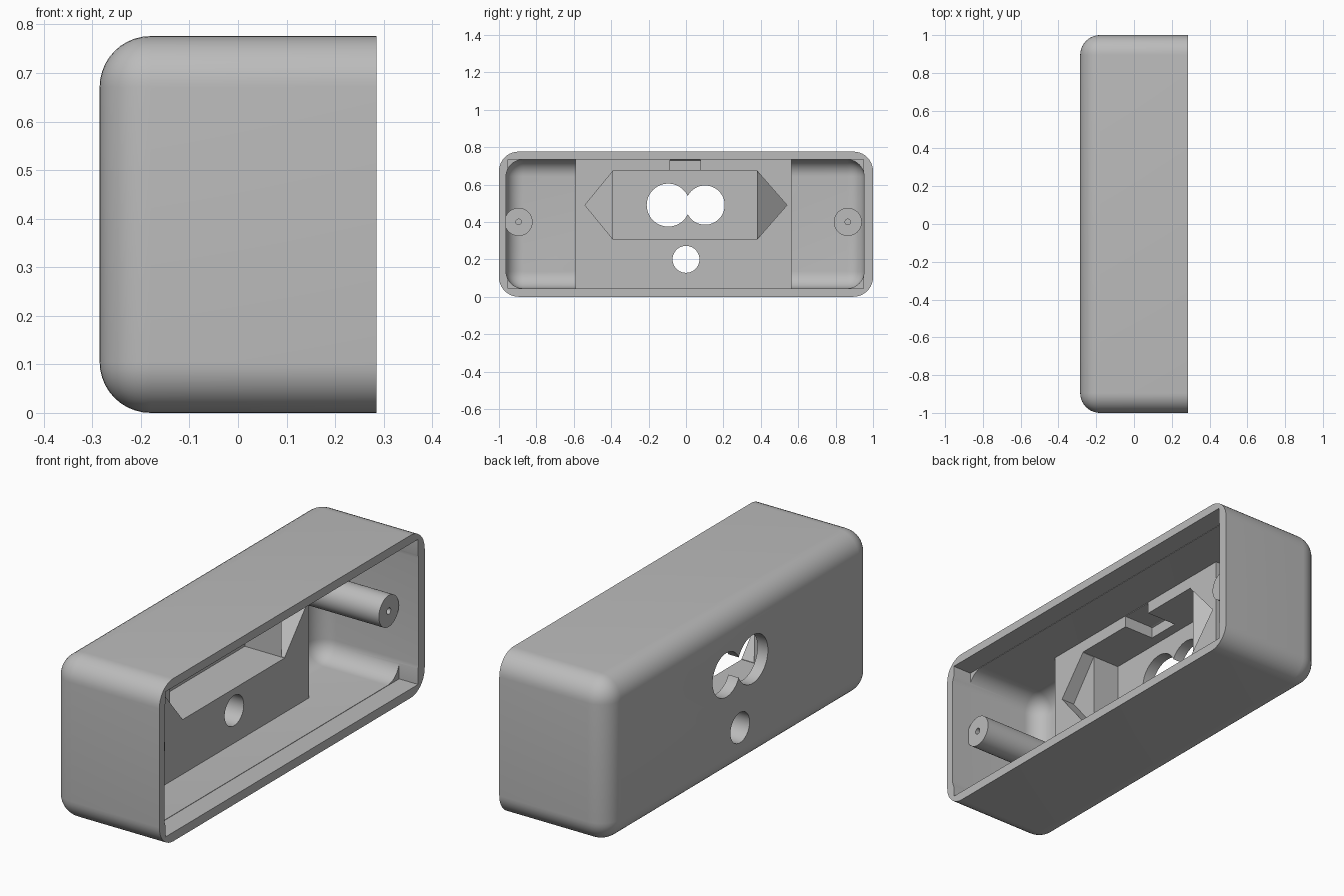
import bpy, bmesh, math
from mathutils import Matrix, Vector

cube = bpy.data.objects.get("Cube")
if cube:
    bpy.data.objects.remove(cube, do_unlink=True)

grey = bpy.data.materials.new("plain grey")
grey.use_nodes = True
colour = (0.5, 0.5, 0.5, 1)
grey.diffuse_color = colour
grey.node_tree.nodes["Principled BSDF"].inputs["Base Color"].default_value = colour


def finish(name, bm):
    bmesh.ops.recalc_face_normals(bm, faces=bm.faces)
    mesh = bpy.data.meshes.new(name)
    bm.to_mesh(mesh)
    bm.free()
    mesh.materials.append(grey)
    obj = bpy.data.objects.new(name, mesh)
    bpy.context.collection.objects.link(obj)
    return obj


def box(name, low, high, radius=0):
    """Box; a radius rounds every edge except those around the +x face."""
    low, high = Vector(low), Vector(high)
    bm = bmesh.new()
    bmesh.ops.create_cube(bm, size=1)
    for v in bm.verts:
        v.co = (low + high) / 2 + v.co * (high - low)
    if radius:
        edges = [e for e in bm.edges if any(v.co.x < high.x - 0.01 for v in e.verts)]
        bmesh.ops.bevel(bm, geom=edges, offset=radius, segments=10,
                        profile=0.5, affect='EDGES')
    return finish(name, bm)


def rod(name, y, z, radius, x0, x1):
    """Cylinder along x."""
    bm = bmesh.new()
    place = Matrix.Translation(((x0 + x1) / 2, y, z)) @ Matrix.Rotation(math.pi / 2, 4, 'Y')
    bmesh.ops.create_cone(bm, cap_ends=True, segments=48, radius1=radius,
                          radius2=radius, depth=x1 - x0, matrix=place)
    return finish(name, bm)


def wedge(name, base_y, tip_y, base_x, tip_x):
    """Triangular pocket cutter whose floor runs from base_x to tip_x."""
    corners = [(base_y, 0.306, base_x), (base_y, 0.674, base_x), (tip_y, 0.49, tip_x)]
    bm = bmesh.new()
    floor = [bm.verts.new((x, y, z)) for y, z, x in corners]
    lid = [bm.verts.new((0.05, y, z)) for y, z, x in corners]
    bm.faces.new(floor)
    bm.faces.new(lid)
    for i in range(3):
        j = (i + 1) % 3
        bm.faces.new((floor[i], floor[j], lid[j], lid[i]))
    return finish(name, bm)


def cut(obj, cutters):
    for cutter in cutters:
        mod = obj.modifiers.new("cut", 'BOOLEAN')
        mod.operation = 'DIFFERENCE'
        mod.solver = 'EXACT'
        mod.object = cutter
    graph = bpy.context.evaluated_depsgraph_get()
    mesh = bpy.data.meshes.new_from_object(obj.evaluated_get(graph))
    obj.modifiers.clear()
    obj.data = mesh
    mesh.shade_smooth()
    mesh.set_sharp_from_angle(angle=math.radians(30))


# Openings through the back: a pair of overlapping rounds and a small one
holes = [rod("hole_cutter", y, z, r, -0.4, 0.1)
         for y, z, r in ((-0.095, 0.49, 0.115), (0.102, 0.49, 0.105), (0, 0.2, 0.072))]

# Rounded outer shell, hollow and open towards +x
shell = box("shell", (-0.285, -1, 0), (0.285, 1, 0.776), 0.105)
cavity = box("cavity_cutter", (-0.24, -0.962, 0.045), (0.4, 0.952, 0.733), 0.09)
rim = box("rim_cutter", (0.185, -0.953, 0.043), (0.4, 0.95, 0.735))
cut(shell, [cavity, rim] + holes)

# Thick middle block with a pointed recess and a notch above it
block = box("middle_block", (-0.25, -0.59, 0.035), (-0.02, 0.565, 0.743))
recess = box("recess_cutter", (-0.23, -0.39, 0.305), (0.05, 0.38, 0.675))
notch = box("notch_cutter", (-0.18, -0.085, 0.66), (0.05, 0.078, 0.73))
left_point = wedge("left_point_cutter", 0.379, 0.54, -0.035, -0.19)
right_point = wedge("right_point_cutter", -0.389, -0.54, -0.085, -0.09)
block_cutters = [recess, notch, left_point, right_point]
cut(block, block_cutters + holes)

# Screw posts with blind pilot holes
pilots = []
for name, y in (("left_post", 0.865), ("right_post", -0.895)):
    post = rod(name, y, 0.4, 0.075, -0.25, 0.19)
    pilots.append(rod("pilot_cutter", y, 0.4, 0.015, -0.1, 0.3))
    cut(post, pilots[-1:])

for helper in holes + [cavity, rim] + block_cutters + pilots:
    bpy.data.objects.remove(helper, do_unlink=True)
